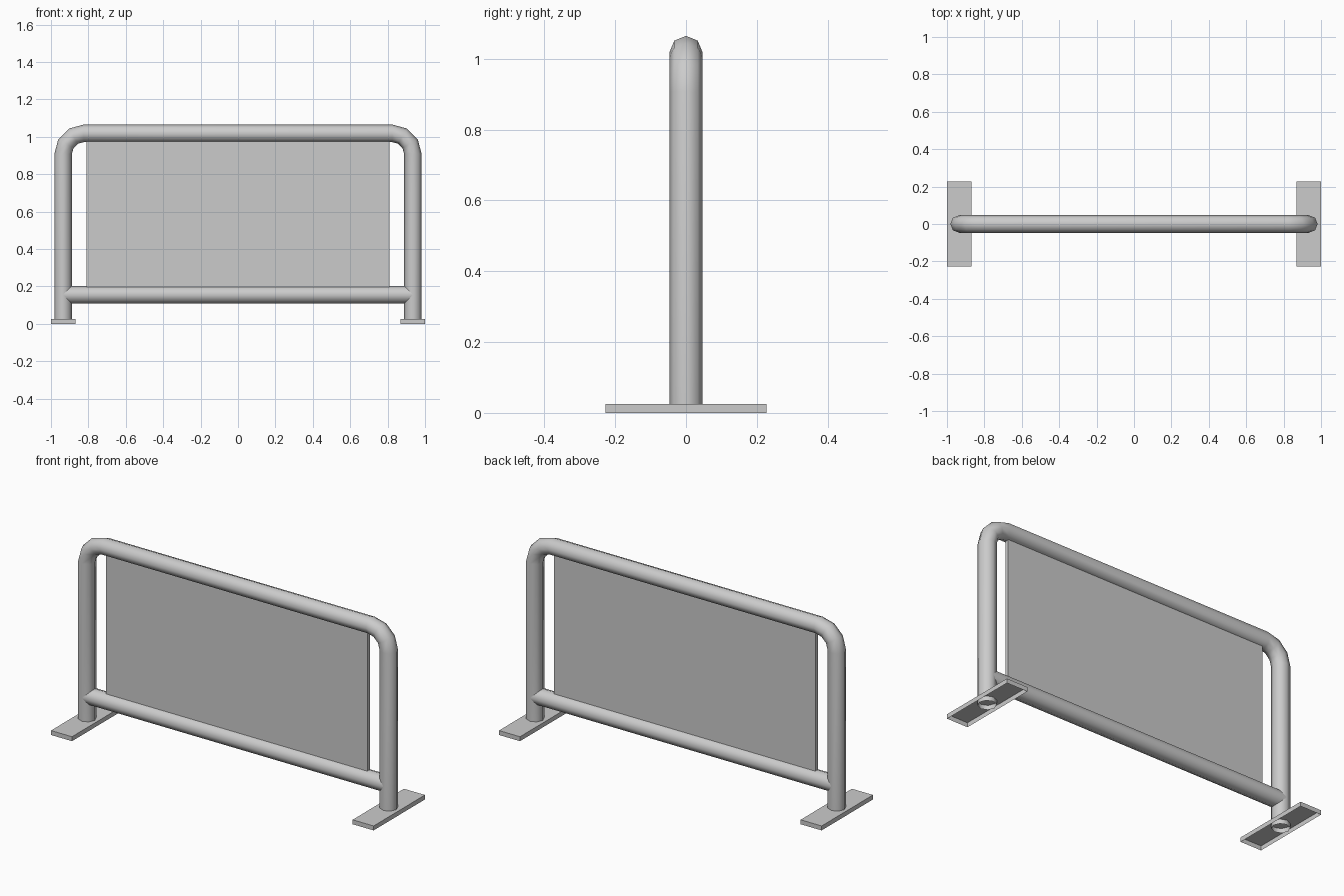
import bpy, bmesh, math
from mathutils import Vector

cube = bpy.data.objects.get("Cube")
if cube:
    bpy.data.objects.remove(cube, do_unlink=True)

steel = bpy.data.materials.new("grey steel")
steel.use_nodes = True
GREY = (0.6, 0.6, 0.6, 1)
steel.diffuse_color = GREY
steel.node_tree.nodes["Principled BSDF"].inputs["Base Color"].default_value = GREY

POST_X, TUBE_R, SIDES = 0.935, 0.047, 8
TOP_Z, BAR_Z, BEND_R = 1.018, 0.155, 0.11


def finish(name, bm):
    bmesh.ops.recalc_face_normals(bm, faces=bm.faces)
    mesh = bpy.data.meshes.new(name)
    bm.to_mesh(mesh)
    bm.free()
    mesh.materials.append(steel)
    obj = bpy.data.objects.new(name, mesh)
    bpy.context.collection.objects.link(obj)
    return obj


def tube(name, path):
    """Open-ended tube along (x, z, outward angle) stations in the XZ plane."""
    bm = bmesh.new()
    rings = []
    for x, z, angle in path:
        out = Vector((math.cos(angle), 0, math.sin(angle)))
        ring = []
        for i in range(SIDES):
            a = math.tau * i / SIDES
            offset = out * math.cos(a) + Vector((0, math.sin(a), 0))
            ring.append(bm.verts.new(Vector((x, 0, z)) + offset * TUBE_R))
        rings.append(ring)
    for a, b in zip(rings, rings[1:]):
        for i in range(SIDES):
            j = (i + 1) % SIDES
            bm.faces.new((a[i], a[j], b[j], b[i]))
    for f in bm.faces:
        f.smooth = True
    return finish(name, bm)


def box(name, center, size, open_bottom=False):
    bm = bmesh.new()
    bmesh.ops.create_cube(bm, size=1)
    for v in bm.verts:
        v.co = Vector(center) + Vector(c * s for c, s in zip(v.co, size))
    bm.normal_update()
    if open_bottom:
        under = [f for f in bm.faces if f.normal.z < -0.5]
        bmesh.ops.delete(bm, geom=under, context="FACES_ONLY")
    return finish(name, bm)


# Hoop: two posts joined by rounded corners and a top rail
bend = [math.radians(30 * i) for i in range(4)]
half = [(POST_X, 0, 0)]
half += [(POST_X - BEND_R + BEND_R * math.cos(a),
          TOP_Z - BEND_R + BEND_R * math.sin(a), a) for a in bend]
mirrored = [(-x, z, math.pi - a) for x, z, a in reversed(half)]
tube("frame_hoop", half + mirrored)

# Lower rail
tube("lower_rail", [(POST_X, BAR_Z, math.pi / 2), (-POST_X, BAR_Z, math.pi / 2)])

# Infill panel between the rails
box("infill_panel", (0, 0, (TOP_Z + BAR_Z) / 2), (1.62, 0.02, TOP_Z - BAR_Z))

# Hollow feet, open underneath
for side, x in (("left", POST_X), ("right", -POST_X)):
    box(side + "_foot", (x, 0, 0.0125), (0.13, 0.455, 0.025), open_bottom=True)
